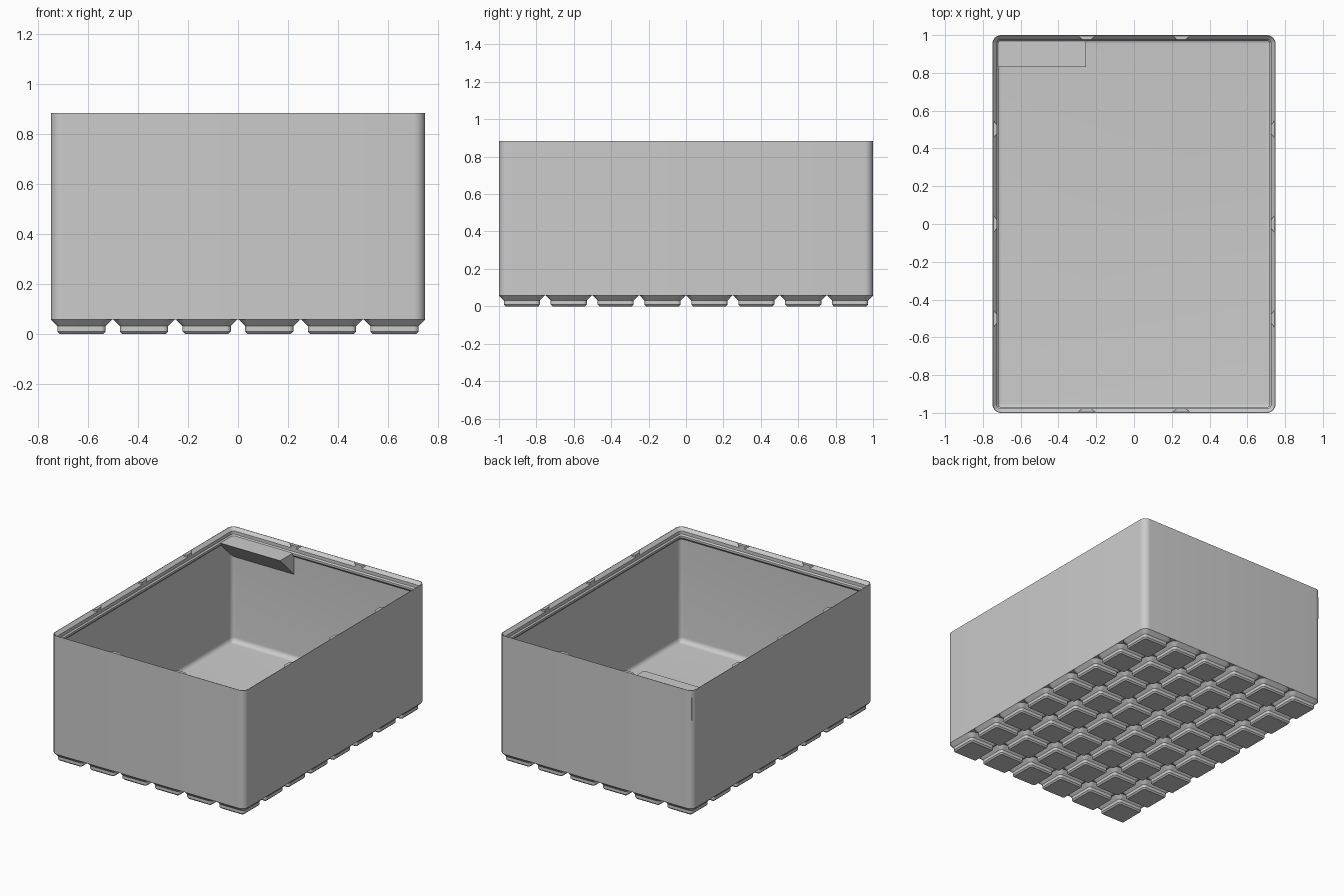
import bpy, bmesh, math
from mathutils import Matrix

cube = bpy.data.objects.get("Cube")
if cube:
    bpy.data.objects.remove(cube, do_unlink=True)

PITCH = 0.2507                # spacing of the feet
HX, HY = 0.749, 1.0           # half width and half depth of the bin
RADIUS = 0.045                # outer corner radius
BASE, FLOOR, RIM = 0.057, 0.084, 0.885
WALL, LIP = 0.0145, 0.031     # wall and lip thickness

grey = bpy.data.materials.new("light_grey")
grey.use_nodes = True
grey.diffuse_color = (0.6, 0.6, 0.6, 1)
grey.node_tree.nodes["Principled BSDF"].inputs["Base Color"].default_value = (0.6, 0.6, 0.6, 1)


def finish(name, bm):
    bmesh.ops.recalc_face_normals(bm, faces=bm.faces)
    mesh = bpy.data.meshes.new(name)
    bm.to_mesh(mesh)
    bm.free()
    mesh.materials.append(grey)
    obj = bpy.data.objects.new(name, mesh)
    bpy.context.collection.objects.link(obj)
    bpy.ops.object.select_all(action='DESELECT')
    obj.select_set(True)
    bpy.context.view_layer.objects.active = obj
    bpy.ops.object.shade_smooth_by_angle(angle=math.radians(30))
    return obj


def ring(bm, cx, cy, hx, hy, inset, z, steps=8):
    """Rounded rectangle of vertices, moved inwards by inset."""
    r = max(RADIUS - inset, 0.009)
    verts = []
    for k, (sx, sy) in enumerate([(1, 1), (-1, 1), (-1, -1), (1, -1)]):
        for s in range(steps + 1):
            a = math.pi / 2 * (k + s / steps)
            verts.append(bm.verts.new((cx + sx * (hx - inset - r) + r * math.cos(a),
                                       cy + sy * (hy - inset - r) + r * math.sin(a), z)))
    return verts


def loft(bm, cx, cy, hx, hy, profile):
    """Skin rounded rectangles along (inset, z) points."""
    rings = [ring(bm, cx, cy, hx, hy, i, z) for i, z in profile]
    for a, b in zip(rings, rings[1:]):
        n = len(a)
        for j in range(n):
            bm.faces.new((a[j], a[(j + 1) % n], b[(j + 1) % n], b[j]))
    return rings


def prism(bm, points, vector):
    face = bm.faces.new([bm.verts.new(p) for p in points])
    out = bmesh.ops.extrude_face_region(bm, geom=[face])
    moved = [v for v in out["geom"] if isinstance(v, bmesh.types.BMVert)]
    bmesh.ops.translate(bm, verts=moved, vec=vector)


# Bin: outer wall, stepped stacking lip, inner wall, floor fillet
bm = bmesh.new()
lip_z = RIM - 0.052
profile = [(0, BASE), (0, RIM), (0.003, RIM), (0.0227, RIM - 0.021),
           (0.0227, RIM - 0.043), (LIP, lip_z), (LIP, lip_z - 0.014),
           (WALL, lip_z - 0.014 - (LIP - WALL))]
fillet = 0.033
for s in range(7):
    a = math.pi / 2 * s / 6
    profile.append((WALL + fillet * (1 - math.cos(a)), FLOOR + fillet * (1 - math.sin(a))))
rings = loft(bm, 0, 0, HX, HY, profile)
bm.faces.new(rings[0])
bm.faces.new(rings[-1])
finish("bin_body", bm)

# Feet: grid of stepped, rounded pads
bm = bmesh.new()
half = PITCH / 2 - 0.003
for i in range(6):
    for j in range(8):
        rings = loft(bm, (i - 2.5) * PITCH, (j - 3.5) * PITCH, half, half,
                     [(0, BASE), (0.0257, 0.031), (0.0257, 0.0095), (0.035, 0)])
        bm.faces.new(rings[-1])
finish("base_feet", bm)

# Small wedges on the lip where the stacking cells meet
bm = bmesh.new()


def lip_wedge(angle, along, reach):
    z = RIM - 0.001
    start = len(bm.verts)
    prism(bm, [(along - 0.05, reach - 0.001, z), (along + 0.05, reach - 0.001, z),
               (along + 0.024, reach - 0.0225, z), (along - 0.024, reach - 0.0225, z)],
          (0, 0, -0.02))
    bm.verts.ensure_lookup_table()
    bmesh.ops.rotate(bm, verts=bm.verts[start:], matrix=Matrix.Rotation(angle, 3, 'Z'))


for side in (0, 1):
    for k in (-1, 1):
        lip_wedge(side * math.pi, k * PITCH, HY)
    for k in (-2, 0, 2):
        lip_wedge(math.pi / 2 + side * math.pi, k * PITCH, HX)
finish("lip_wedges", bm)

# Label shelf in the back corner, sloped underneath
bm = bmesh.new()
back, front, top = HY - WALL + 0.003, 0.83, 0.834
left = -HX + WALL - 0.003
prism(bm, [(left, back, top), (left, front, top), (left, back, top - (back - front))],
      (-0.255 - left, 0, 0))
finish("label_shelf", bm)
